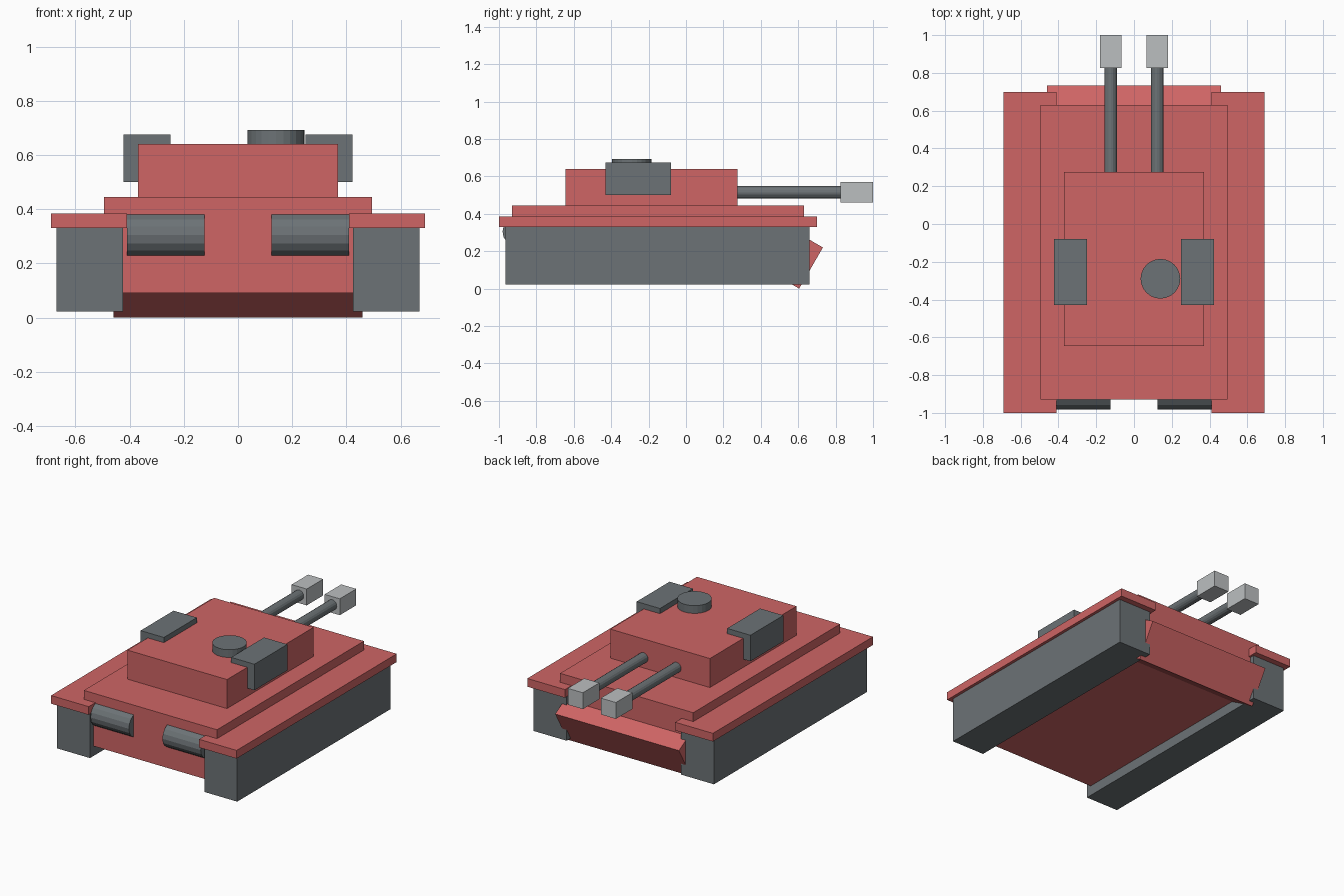
import bpy, bmesh
from math import pi
from mathutils import Matrix, Vector

if "Cube" in bpy.data.objects:
    bpy.data.objects.remove(bpy.data.objects["Cube"])


def material(name, rgb):
    m = bpy.data.materials.new(name)
    m.diffuse_color = (*rgb, 1)
    m.use_nodes = True
    m.node_tree.nodes["Principled BSDF"].inputs["Base Color"].default_value = m.diffuse_color
    return m


RED = material("red_paint", (0.62, 0.13, 0.13))
DARK = material("dark_metal", (0.15, 0.17, 0.18))
LIGHT = material("light_metal", (0.5, 0.52, 0.53))


def finish(name, bm, mat):
    bmesh.ops.recalc_face_normals(bm, faces=bm.faces[:])
    mesh = bpy.data.meshes.new(name)
    bm.to_mesh(mesh)
    bm.free()
    mesh.materials.append(mat)
    ob = bpy.data.objects.new(name, mesh)
    bpy.context.collection.objects.link(ob)
    return ob


def box(name, x, y, z, mat):
    """Box from (min, max) ranges on each axis."""
    size = [r[1] - r[0] for r in (x, y, z)]
    mid = Vector([(r[0] + r[1]) / 2 for r in (x, y, z)])
    bm = bmesh.new()
    bmesh.ops.create_cube(bm, size=1,
                          matrix=Matrix.Translation(mid) @ Matrix.Diagonal((*size, 1)))
    return finish(name, bm, mat)


def rod(name, centre, radius, length, axis, mat, sides=16):
    """Capped cylinder along the x, y or z axis."""
    turn = {"X": Matrix.Rotation(pi / 2, 4, "Y"),
            "Y": Matrix.Rotation(pi / 2, 4, "X"),
            "Z": Matrix.Identity(4)}[axis]
    bm = bmesh.new()
    bmesh.ops.create_cone(bm, cap_ends=True, segments=sides, radius1=radius,
                          radius2=radius, depth=length,
                          matrix=Matrix.Translation(centre) @ turn)
    return finish(name, bm, mat)


def mirrored(x, side):
    return tuple(sorted((x[0] * side, x[1] * side)))


# Hull and turret
box("hull", (-0.495, 0.495), (-0.93, 0.63), (0.09, 0.445), RED)
box("turret", (-0.37, 0.37), (-0.645, 0.275), (0.44, 0.64), RED)

# Slanted armour block, side profile swept across the hull
profile = [(0.605, 0.0), (0.732, 0.22), (0.472, 0.37), (0.345, 0.15)]
bm = bmesh.new()
face = bm.faces.new([bm.verts.new((-0.46, y, z)) for y, z in profile])
swept = bmesh.ops.extrude_face_region(bm, geom=[face], use_keep_orig=True)["geom"]
bmesh.ops.translate(bm, vec=(0.92, 0, 0),
                    verts=[v for v in swept if isinstance(v, bmesh.types.BMVert)])
finish("slanted_armour", bm, RED)

# Parts repeated on both sides
for label, s in (("left", -1), ("right", 1)):
    box(label + "_track", mirrored((0.425, 0.67), s), (-0.965, 0.66), (0.022, 0.335), DARK)
    box(label + "_fender", mirrored((0.41, 0.69), s), (-1.0, 0.70), (0.33, 0.385), RED)
    box(label + "_turret_pod", mirrored((0.25, 0.423), s), (-0.43, -0.08), (0.50, 0.675), DARK)
    rod(label + "_drum", (0.267 * s, -0.90, 0.305), 0.081, 0.285, "X", DARK)
    # Twin guns
    rod(label + "_barrel", (0.123 * s, 0.54, 0.515), 0.034, 0.60, "Y", DARK)
    box(label + "_muzzle", mirrored((0.067, 0.179), s), (0.825, 1.0), (0.46, 0.57), LIGHT)

# Hatch on the turret roof
rod("hatch", (0.14, -0.29, 0.66), 0.105, 0.064, "Z", DARK, sides=24)
